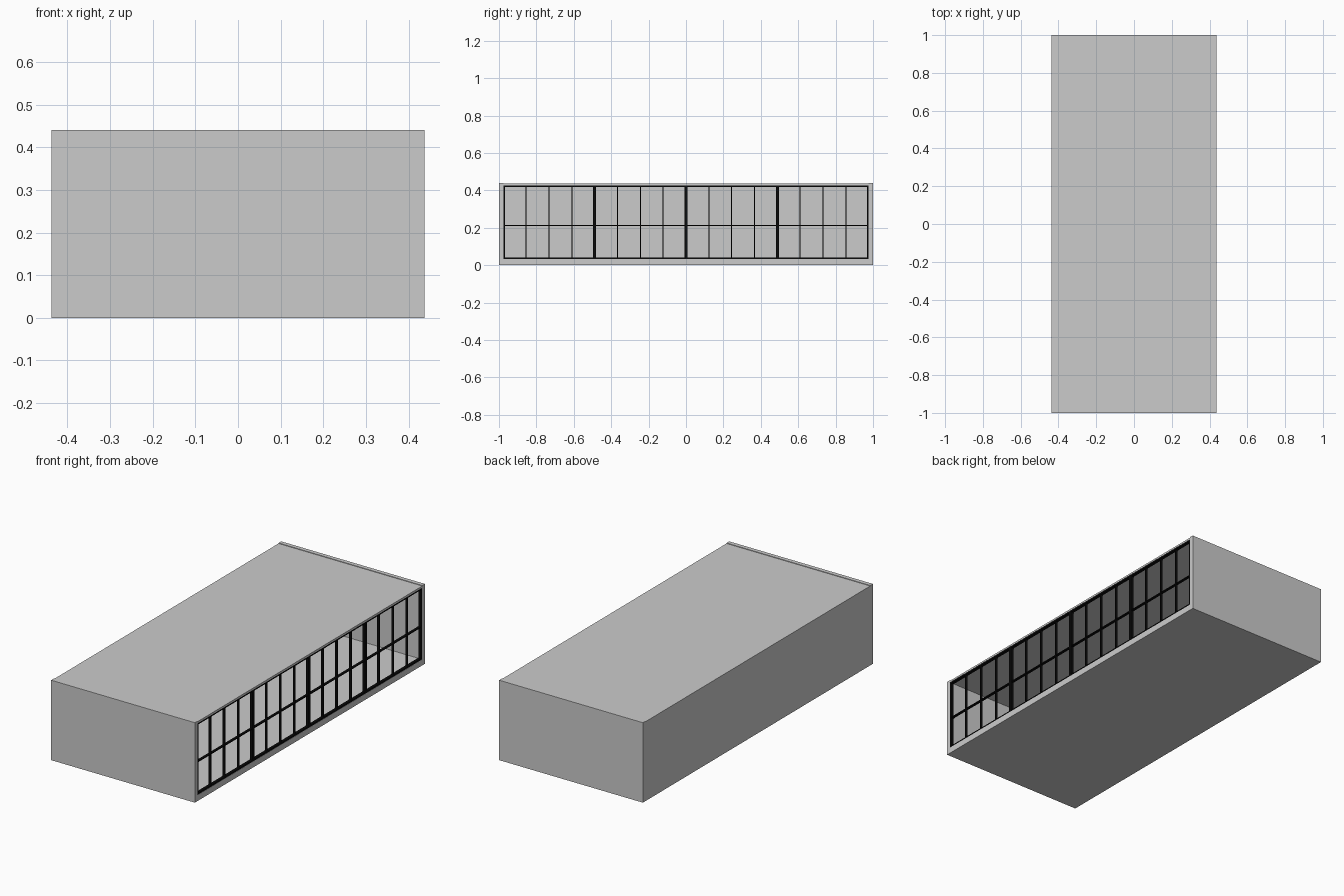
import bpy

if "Cube" in bpy.data.objects:
    bpy.data.objects.remove(bpy.data.objects["Cube"])

W, L, H = 0.4375, 1.0, 0.44          # half width, half length, height
Z0, Z1, YE = 0.033, 0.427, 0.977     # opening: bottom, top, half length
T = 0.02                             # back wall thickness

black = bpy.data.materials.new("black_metal")
black.diffuse_color = (0.003, 0.003, 0.003, 1)
black.use_nodes = True
black.node_tree.nodes["Principled BSDF"].inputs["Base Color"].default_value = black.diffuse_color


def box(name, lo, hi, mat=None):
    bpy.ops.mesh.primitive_cube_add(size=1, location=[(a + b) / 2 for a, b in zip(lo, hi)])
    o = bpy.context.object
    o.name = name
    o.scale = [b - a for a, b in zip(lo, hi)]
    bpy.ops.object.transform_apply(location=False, rotation=False, scale=True)
    if mat:
        o.data.materials.append(mat)
    return o


# Shell: floor, roof, back wall and two end walls
box("floor", (-W, -YE, 0), (W, YE, Z0))
box("roof", (-W, -YE, Z1), (W, YE, H - 0.003))
box("back_wall", (-W, -YE, Z0), (-W + T, YE, Z1))
box("front_end_wall", (-W, -L, 0), (W, -YE, H))
box("rear_end_wall", (-W, YE, 0), (W, L, H))

# Window wall: four framed panels, each with three mullions and a rail
X0, X1 = W - 0.017, W - 0.001
F, M = 0.0085, 0.0055                # frame and mullion widths
RAIL = 0.213
panel = 2 * YE / 4


def bar(name, y0, y1, z0, z1, inset=0.0):
    box(name, (X0 + inset, y0, z0), (X1 - inset, y1, z1), black)


for i in range(4):
    a = -YE + i * panel
    b = a + panel
    bar("frame_side", a, a + F, Z0, Z1)
    bar("frame_side", b - F, b, Z0, Z1)
    bar("frame_bottom", a + F, b - F, Z0, Z0 + F)
    bar("frame_top", a + F, b - F, Z1 - F, Z1)
    bar("rail", a + F, b - F, RAIL - M / 2, RAIL + M / 2, 0.001)
    for k in (1, 2, 3):
        y = a + panel * k / 4
        bar("mullion", y - M / 2, y + M / 2, Z0 + F, Z1 - F, 0.0015)
